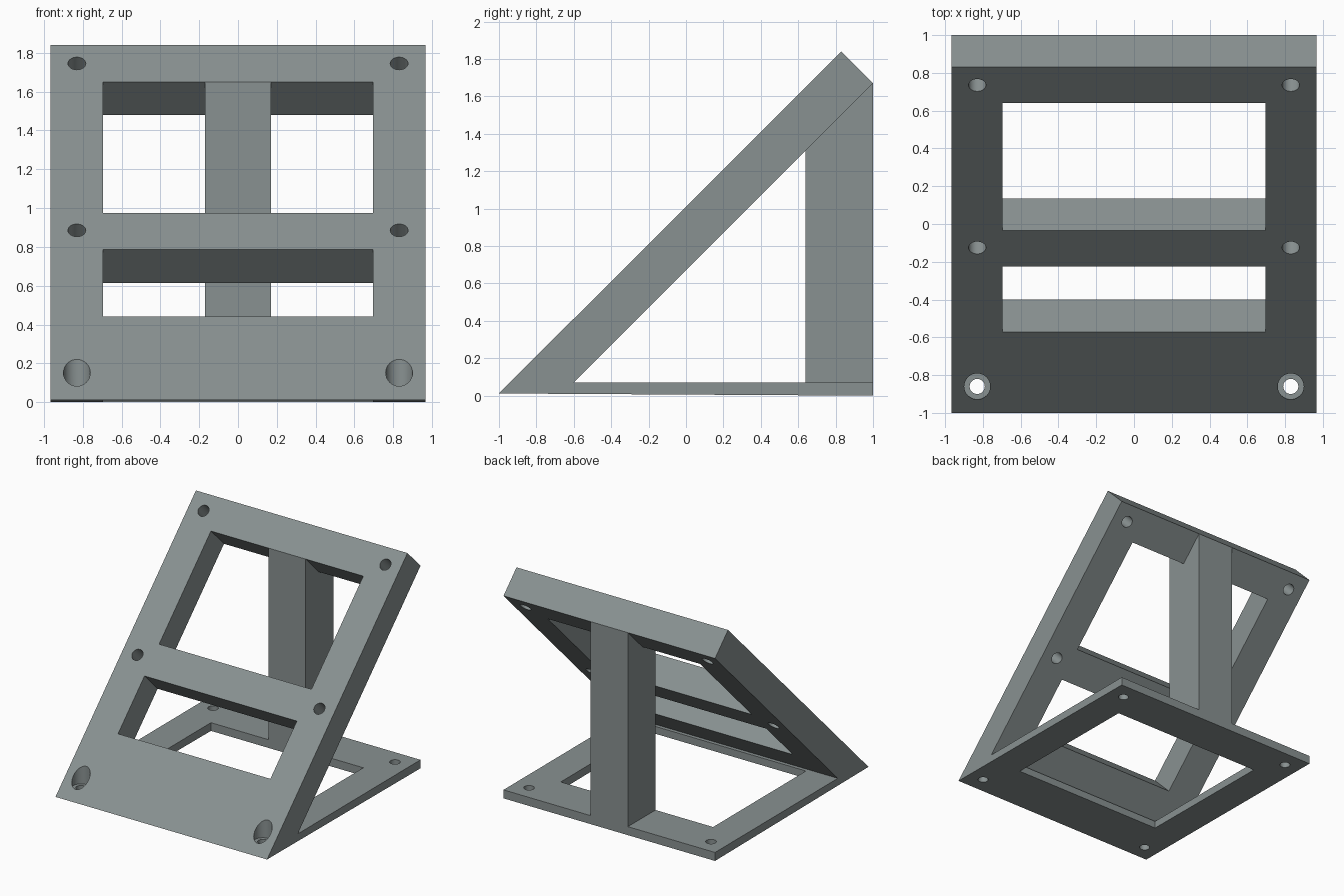
import bpy, bmesh, math
from mathutils import Matrix, Vector

if "Cube" in bpy.data.objects:
    bpy.data.objects.remove(bpy.data.objects["Cube"])

grey = bpy.data.materials.new("slate grey")
grey.diffuse_color = (0.25, 0.285, 0.285, 1)
grey.use_nodes = True
grey.node_tree.nodes["Principled BSDF"].inputs["Base Color"].default_value = grey.diffuse_color


def add_object(name, bm):
    bmesh.ops.recalc_face_normals(bm, faces=bm.faces)
    mesh = bpy.data.meshes.new(name)
    bm.to_mesh(mesh)
    bm.free()
    mesh.materials.append(grey)
    obj = bpy.data.objects.new(name, mesh)
    bpy.context.collection.objects.link(obj)
    return obj


def prism(name, profile, half_width):
    """Extrude a (y, z) profile symmetrically along x."""
    bm = bmesh.new()
    face = bm.faces.new([bm.verts.new((-half_width, y, z)) for y, z in profile])
    new = bmesh.ops.extrude_face_region(bm, geom=[face])["geom"]
    bmesh.ops.translate(bm, vec=(2 * half_width, 0, 0),
                        verts=[v for v in new if isinstance(v, bmesh.types.BMVert)])
    return add_object(name, bm)


def cylinder(name, centre, radius, depth, tilt=0):
    bm = bmesh.new()
    bmesh.ops.create_cone(bm, cap_ends=True, segments=32, radius1=radius, radius2=radius,
                          depth=depth,
                          matrix=Matrix.Translation(centre) @ Matrix.Rotation(tilt, 4, "X"))
    return add_object(name, bm)


def cut(target, cutter):
    """Subtract the cutter, bake the result and delete the cutter."""
    mod = target.modifiers.new("cut", "BOOLEAN")
    mod.operation, mod.solver, mod.object = "DIFFERENCE", "EXACT", cutter
    deps = bpy.context.evaluated_depsgraph_get()
    deps.update()
    mesh = bpy.data.meshes.new_from_object(target.evaluated_get(deps))
    target.modifiers.clear()
    target.data = mesh
    bpy.data.objects.remove(cutter)


# Sloped panel and base plate as one folded side profile
W = 0.965
stand = prism("sloped_panel_and_base", [(-1, 0.012), (1, 0), (1, 0.07), (-0.6, 0.07),
                                        (1, 1.67), (0.83, 1.84)], W)

# Opening in the base plate
cut(stand, prism("base_opening", [(-0.57, -0.1), (0.64, -0.1), (0.64, 0.085), (-0.57, 0.085)], 0.695))

# Two windows cut square to the slope (front-face heights)
for low, high in ((0.44, 0.785), (0.975, 1.65)):
    a, b = low - 1.01, high - 1.01
    cut(stand, prism("window", [(a - 0.05, low + 0.05), (b - 0.05, high + 0.05),
                                (b + 0.2, high - 0.2), (a + 0.2, low - 0.2)], 0.695))

for x in (-0.83, 0.83):
    # Screw holes square to the slope
    for z in (0.885, 1.745):
        cut(stand, cylinder("slope_hole", (x, z - 1.01 + 0.085, z - 0.085), 0.046, 0.4, math.pi / 4))
    # Counterbored front holes and plain back holes in the base
    cut(stand, cylinder("counterbore", (x, -0.86, 0.27), 0.069, 0.4))
    for y in (-0.86, 0.86):
        cut(stand, cylinder("base_hole", (x, y, 0.02), 0.04, 0.24))

# Upright post, notched around the upper window edge
post = prism("back_post", [(0.64, 0.07), (1, 0.07), (1, 1.67), (0.81, 1.48), (0.64, 1.65)], 0.17)

# Smooth hole walls, sharp edges elsewhere
for obj in (stand, post):
    obj.select_set(True)
bpy.context.view_layer.objects.active = stand
bpy.ops.object.shade_smooth_by_angle(angle=math.radians(30))
